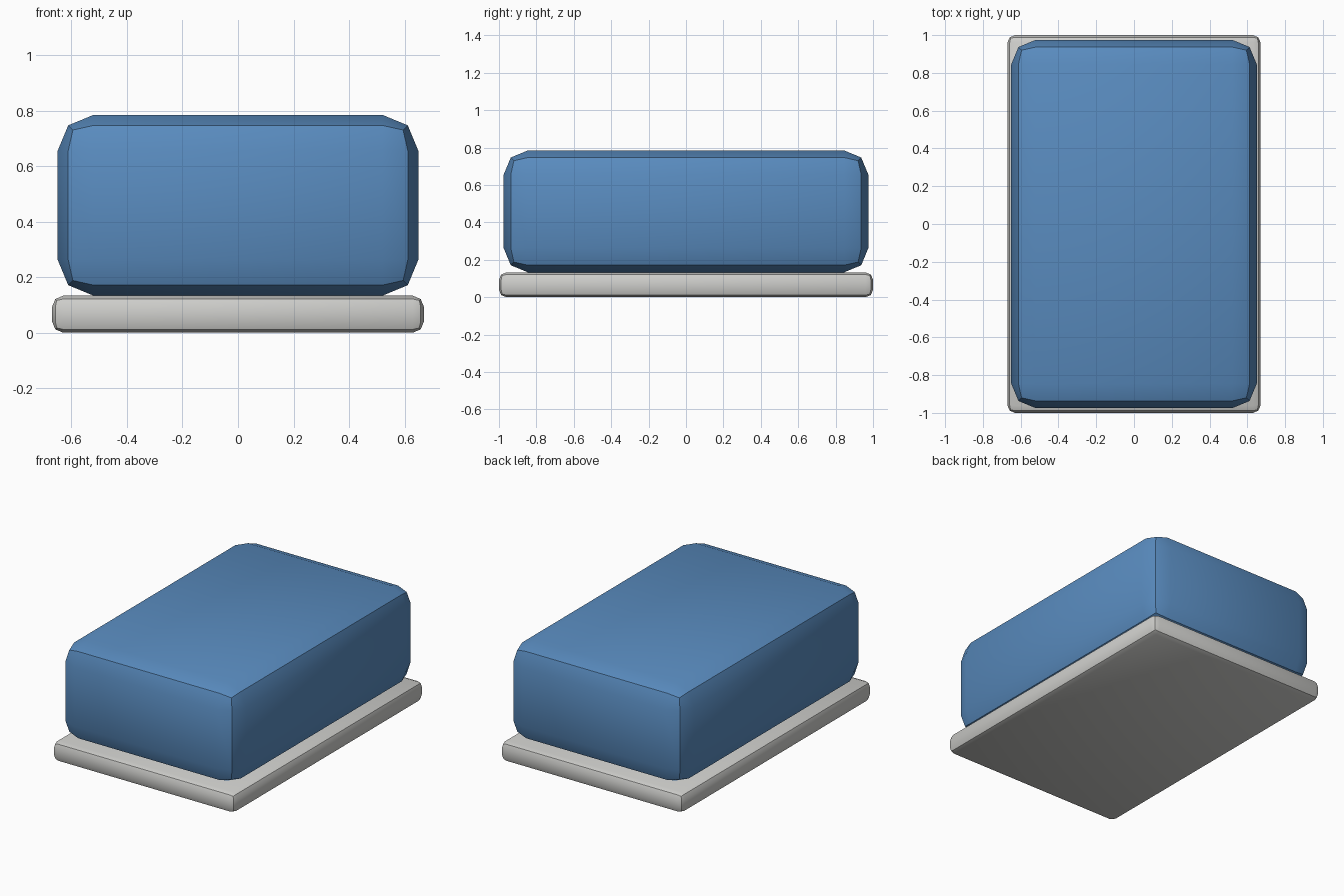
import bpy
import bmesh
import math

if "Cube" in bpy.data.objects:
    bpy.data.objects.remove(bpy.data.objects["Cube"])


def material(name, rgb):
    m = bpy.data.materials.new(name)
    m.diffuse_color = (*rgb, 1.0)
    m.use_nodes = True
    m.node_tree.nodes["Principled BSDF"].inputs["Base Color"].default_value = m.diffuse_color
    return m


def rounded_box(name, size, bottom, radius, mat):
    """Box with two-step rounded edges, standing on the given height."""
    bm = bmesh.new()
    bmesh.ops.create_cube(bm, size=1.0)
    bmesh.ops.scale(bm, vec=size, verts=bm.verts)
    bmesh.ops.translate(bm, vec=(0, 0, bottom + size[2] / 2), verts=bm.verts)
    bmesh.ops.bevel(bm, geom=bm.edges[:], offset=radius, segments=2,
                    profile=0.5, affect='EDGES')
    mesh = bpy.data.meshes.new(name)
    bm.to_mesh(mesh)
    bm.free()
    mesh.materials.append(mat)
    obj = bpy.data.objects.new(name, mesh)
    bpy.context.collection.objects.link(obj)
    bpy.ops.object.select_all(action='DESELECT')
    obj.select_set(True)
    bpy.context.view_layer.objects.active = obj
    bpy.ops.object.shade_smooth_by_angle(angle=math.radians(30))
    return obj


blue = material("blue", (0.10, 0.26, 0.52))
light_grey = material("light grey", (0.62, 0.62, 0.60))

# Thin base slab
rounded_box("base_slab", (1.34, 2.0, 0.133), 0.0, 0.04, light_grey)

# Thick rounded block resting on the slab
rounded_box("upper_block", (1.30, 1.95, 0.652), 0.133, 0.13, blue)
